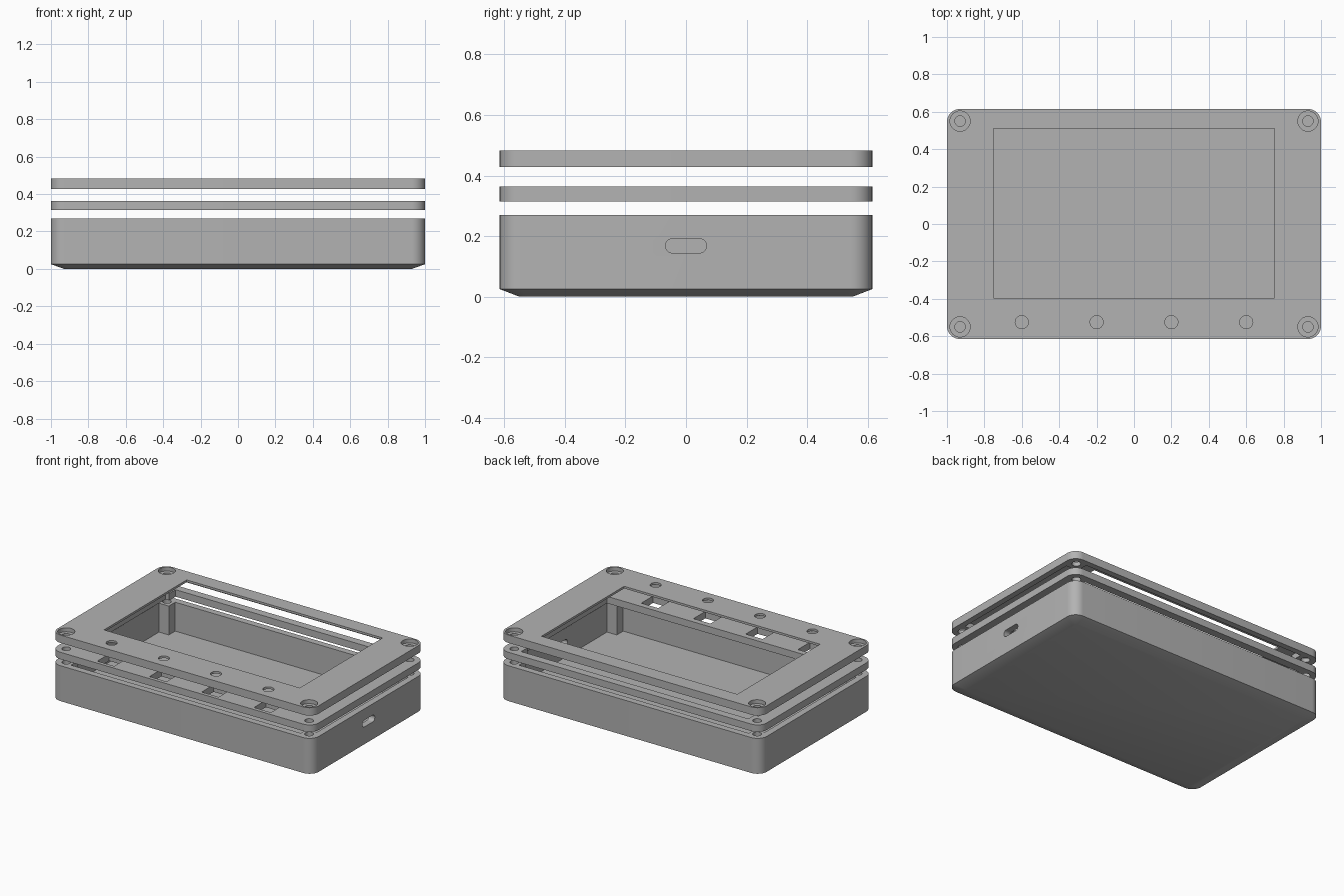
import bpy, bmesh, math

if "Cube" in bpy.data.objects:
    bpy.data.objects.remove(bpy.data.objects["Cube"], do_unlink=True)

grey = bpy.data.materials.new("plain grey")
grey.use_nodes = True
grey.diffuse_color = (0.45, 0.45, 0.45, 1)
grey.node_tree.nodes["Principled BSDF"].inputs["Base Color"].default_value = grey.diffuse_color

HX, HY = 1.0, 0.615
SCREW = [(sx * 0.93, sy * 0.55) for sx in (-1, 1) for sy in (-1, 1)]
BUTTONS = [(x, -0.525) for x in (-0.6, -0.2, 0.2, 0.6)]


def rounded(hx, hy, r, n=10):
    """Outline of a rounded rectangle, counter-clockwise."""
    pts = []
    for q, (sx, sy) in enumerate([(1, 1), (-1, 1), (-1, -1), (1, -1)]):
        for i in range(n + 1):
            a = math.pi / 2 * (q + i / n)
            pts.append((sx * (hx - r) + r * math.cos(a), sy * (hy - r) + r * math.sin(a)))
    return pts


def rect(x0, x1, y0, y1):
    return [(x0, y0), (x1, y0), (x1, y1), (x0, y1)]


def circle(c, r, n=32):
    return [(c[0] + r * math.cos(2 * math.pi * i / n),
             c[1] + r * math.sin(2 * math.pi * i / n)) for i in range(n)]


def notched(hx, hy, nx, ny):
    """Rectangle with its four corners left solid for the screw posts."""
    return [(-nx, -hy), (nx, -hy), (nx, -ny), (hx, -ny), (hx, ny), (nx, ny),
            (nx, hy), (-nx, hy), (-nx, ny), (-hx, ny), (-hx, -ny), (-nx, -ny)]


def loft(name, layers):
    """Closed solid through (outline, z) layers."""
    bm = bmesh.new()
    rings = [[bm.verts.new((x, y, z)) for x, y in pts] for pts, z in layers]
    for a, b in zip(rings, rings[1:]):
        for i in range(len(a)):
            j = (i + 1) % len(a)
            bm.faces.new((a[i], a[j], b[j], b[i]))
    bm.faces.new(rings[0][::-1])
    bm.faces.new(rings[-1])
    bmesh.ops.recalc_face_normals(bm, faces=bm.faces)
    mesh = bpy.data.meshes.new(name)
    bm.to_mesh(mesh)
    bm.free()
    mesh.materials.append(grey)
    ob = bpy.data.objects.new(name, mesh)
    bpy.context.collection.objects.link(ob)
    return ob


def prism(pts, z0, z1):
    return loft("cutter", [(pts, z0), (pts, z1)])


def carve(ob, cutters):
    """Subtract every cutter, bake the result and discard the cutters."""
    for c in cutters:
        m = ob.modifiers.new("cut", "BOOLEAN")
        m.operation, m.solver, m.object = "DIFFERENCE", "EXACT", c
    dg = bpy.context.evaluated_depsgraph_get()
    mesh = bpy.data.meshes.new_from_object(ob.evaluated_get(dg))
    ob.modifiers.clear()
    ob.data = mesh
    for c in cutters:
        bpy.data.objects.remove(c, do_unlink=True)
    bpy.ops.object.select_all(action="DESELECT")
    ob.select_set(True)
    bpy.context.view_layer.objects.active = ob
    bpy.ops.object.shade_smooth_by_angle(angle=math.radians(25))


outer = rounded(HX, HY, 0.07)

# Deep tray with chamfered base, corner posts and a cable slot
tray = loft("bottom_tray", [(rounded(0.93, 0.55, 0.03), 0), (outer, 0.025), (outer, 0.27)])
slot = prism(rounded(0.1, 0.0225, 0.0224), 0, 0.1)
slot.data.clear_geometry()
bm = bmesh.new()
ends = []
for x in (0.9, 1.1):
    ends.append([bm.verts.new((x, y, z + 0.168)) for y, z in rounded(0.068, 0.0235, 0.0234)])
for i in range(len(ends[0])):
    j = (i + 1) % len(ends[0])
    bm.faces.new((ends[0][i], ends[0][j], ends[1][j], ends[1][i]))
bm.faces.new(ends[0][::-1])
bm.faces.new(ends[1])
bmesh.ops.recalc_face_normals(bm, faces=bm.faces)
bm.to_mesh(slot.data)
bm.free()
carve(tray, [prism(notched(0.955, 0.57, 0.88, 0.5), 0.07, 0.4), slot]
      + [prism(circle(p, 0.028), 0.1, 0.4) for p in SCREW])

# Middle frame with a wide opening and square switch pockets
middle = loft("middle_frame", [(outer, 0.315), (outer, 0.363)])
opening = [(-0.9, -0.42), (0.9, -0.42), (0.9, 0.49), (0.87, 0.49),
           (0.87, 0.56), (-0.87, 0.56), (-0.87, 0.49), (-0.9, 0.49)]
carve(middle, [prism(opening, 0.2, 0.5)]
      + [prism(rect(x - 0.065, x + 0.065, y - 0.065, y + 0.065), 0.2, 0.5) for x, y in BUTTONS]
      + [prism(circle(p, 0.028), 0.2, 0.5) for p in SCREW])

# Hollow top cover with screen window, button holes and counterbored screws
cover = loft("top_cover", [(outer, 0.428), (outer, 0.482)])
carve(cover, [prism(notched(0.96, 0.575, 0.87, 0.49), 0.4, 0.467),
              prism(rect(-0.75, 0.75, -0.395, 0.51), 0.3, 0.6)]
      + [prism(circle(p, 0.035), 0.3, 0.6) for p in BUTTONS]
      + [prism(circle(p, 0.028), 0.3, 0.6) for p in SCREW]
      + [prism(circle(p, 0.054), 0.455, 0.6) for p in SCREW])
